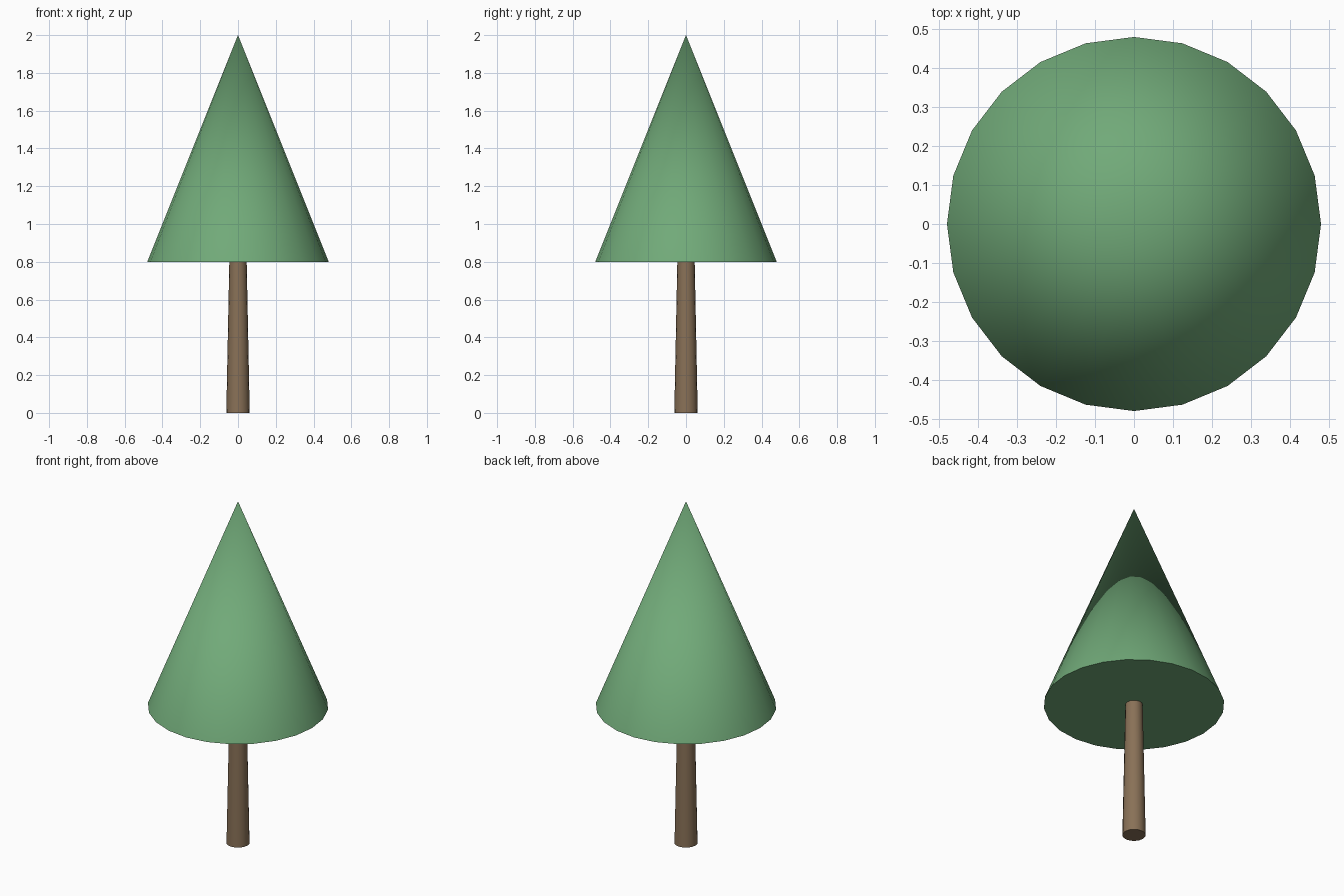
import bpy
import math

if "Cube" in bpy.data.objects:
    bpy.data.objects.remove(bpy.data.objects["Cube"])


def cone_part(name, sides, r_bottom, r_top, z_bottom, z_top, color):
    bpy.ops.mesh.primitive_cone_add(
        vertices=sides, radius1=r_bottom, radius2=r_top,
        depth=z_top - z_bottom, location=(0, 0, (z_bottom + z_top) / 2))
    obj = bpy.context.object
    obj.name = name
    bpy.ops.object.shade_smooth_by_angle(angle=math.radians(40))
    mat = bpy.data.materials.new(name + "_color")
    mat.diffuse_color = color
    mat.use_nodes = True
    mat.node_tree.nodes["Principled BSDF"].inputs["Base Color"].default_value = mat.diffuse_color
    obj.data.materials.append(mat)
    return obj


# Tapered trunk
cone_part("trunk", 16, 0.062, 0.046, 0.0, 0.8, (0.25, 0.165, 0.095, 1))

# Conical foliage
cone_part("foliage", 24, 0.48, 0.0, 0.8, 2.0, (0.165, 0.40, 0.19, 1))
